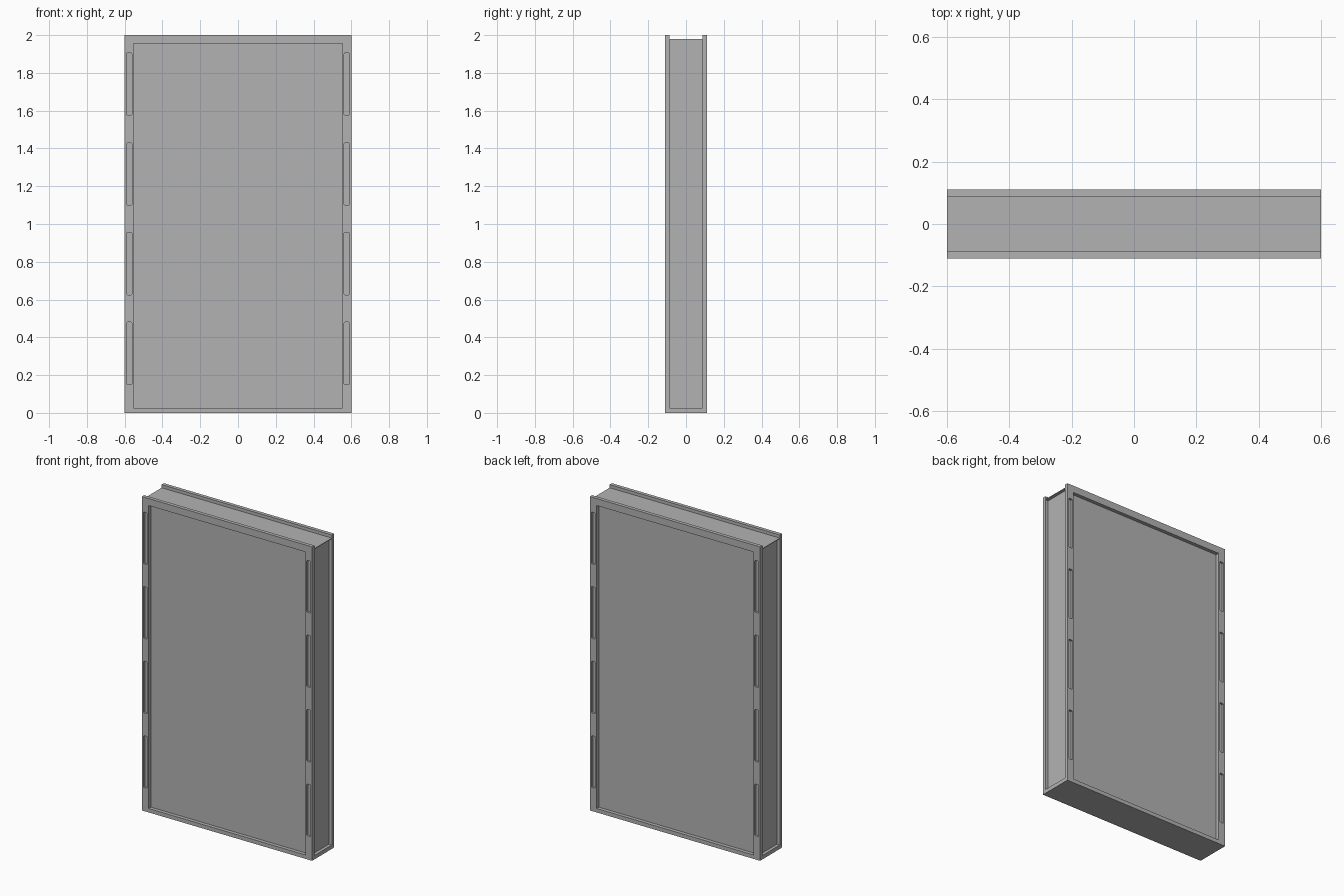
import bpy
import bmesh

if "Cube" in bpy.data.objects:
    bpy.data.objects.remove(bpy.data.objects["Cube"], do_unlink=True)

# One plain grey finish
grey = bpy.data.materials.new("plain_grey")
grey.use_nodes = True
GREY = (0.45, 0.45, 0.45, 1)
grey.diffuse_color = GREY
grey.node_tree.nodes["Principled BSDF"].inputs["Base Color"].default_value = GREY

HALF_W, HEIGHT = 0.6, 2.0
OUTER_Y, INNER_Y = 0.111, 0.088
RAIL = 0.025
CORE_TOP = 1.98


def add_box(bm, x, y, z, corner=0):
    """Add a box from (min, max) ranges, optionally rounding its y-aligned edges."""
    part = bmesh.new()
    bmesh.ops.create_cube(part, size=1)
    for v in part.verts:
        v.co = [r[0] if c < 0 else r[1] for c, r in zip(v.co, (x, y, z))]
    if corner:
        edges = [e for e in part.edges
                 if abs(e.verts[0].co.y - e.verts[1].co.y) > 1e-5]
        bmesh.ops.bevel(part, geom=edges, offset=corner, segments=2,
                        profile=0.5, affect='EDGES')
    mesh = bpy.data.meshes.new("part")
    part.to_mesh(mesh)
    part.free()
    bm.from_mesh(mesh)
    bpy.data.meshes.remove(mesh)


def make_object(name, bm):
    mesh = bpy.data.meshes.new(name)
    bm.to_mesh(mesh)
    bm.free()
    mesh.materials.append(grey)
    obj = bpy.data.objects.new(name, mesh)
    bpy.context.collection.objects.link(obj)
    return obj


def box(name, x, y, z):
    bm = bmesh.new()
    add_box(bm, x, y, z)
    return make_object(name, bm)


def face_frame(name, side):
    """Thin frame with a large opening and four blind slots on each stile."""
    def depth(a, b):
        return sorted((side * a, side * b))

    frame = box(name, (-HALF_W, HALF_W), depth(INNER_Y, OUTER_Y), (0, HEIGHT))
    bm = bmesh.new()
    add_box(bm, (-0.552, 0.552), depth(0.05, 0.15), (RAIL, 1.955))
    for sx in (-1, 1):
        for i in range(4):
            low = 0.15 + i * 0.475
            add_box(bm, sorted((sx * 0.562, sx * 0.589)),
                    depth(0.097, 0.15), (low, low + 0.33), corner=0.005)
    cutter = make_object(name + "_cutter", bm)
    cutter.hide_render = True

    # Apply the cut, then drop the cutter
    mod = frame.modifiers.new("openings", 'BOOLEAN')
    mod.operation = 'DIFFERENCE'
    mod.solver = 'EXACT'
    mod.object = cutter
    bpy.context.view_layer.update()
    graph = bpy.context.evaluated_depsgraph_get()
    cut_mesh = bpy.data.meshes.new_from_object(frame.evaluated_get(graph))
    frame.modifiers.clear()
    frame.data = cut_mesh
    bpy.data.objects.remove(cutter, do_unlink=True)


# Core set back from the sides, with full-width bottom rail and thin top cap
box("core_panel", (-0.58, 0.58), (-INNER_Y, INNER_Y), (RAIL, CORE_TOP - 0.004))
box("bottom_rail", (-HALF_W, HALF_W), (-INNER_Y, INNER_Y), (0, RAIL))
box("top_cap", (-HALF_W, HALF_W), (-INNER_Y, INNER_Y), (CORE_TOP - 0.004, CORE_TOP))

# Matching frames on both faces
face_frame("front_frame", -1)
face_frame("back_frame", 1)
